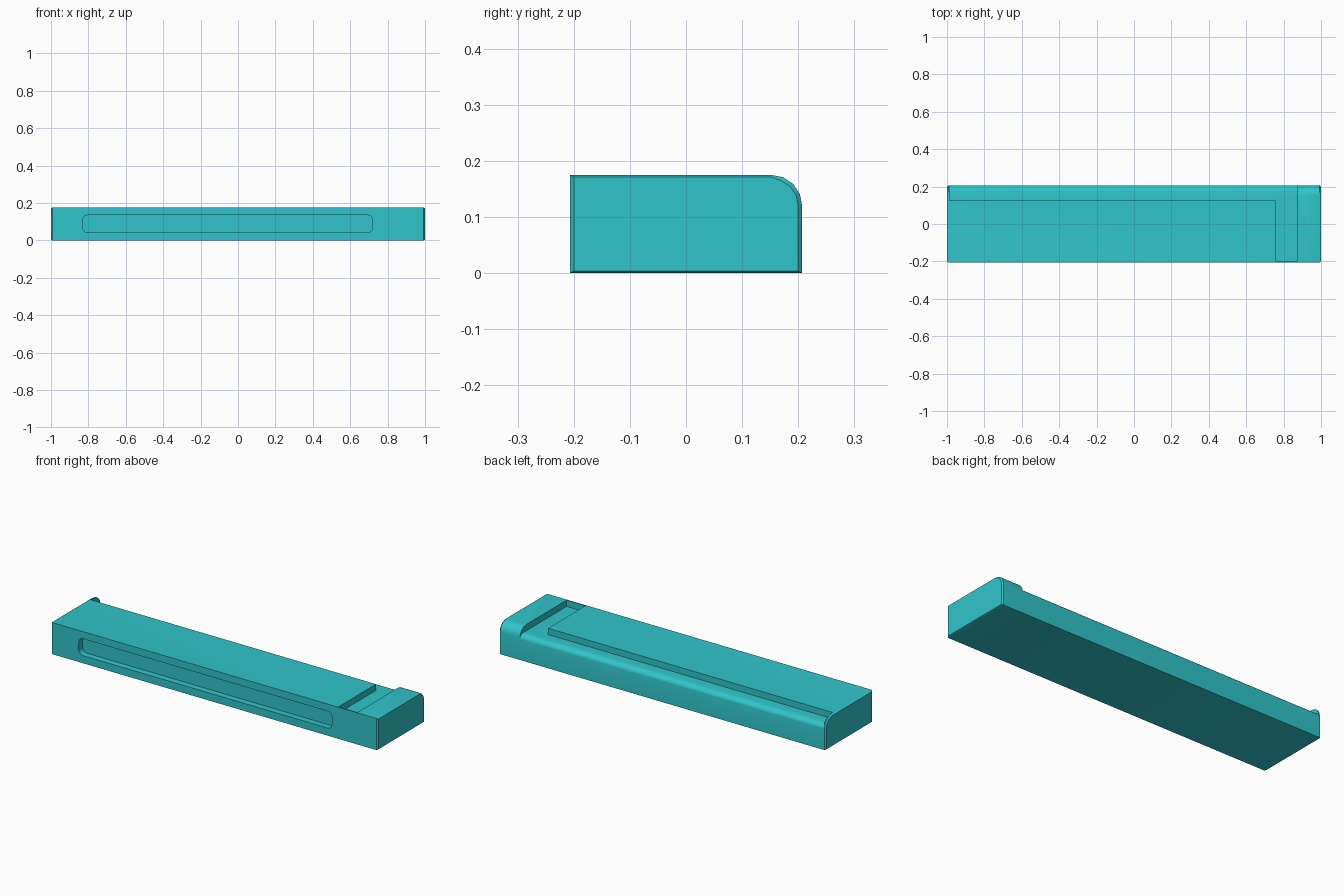
import bpy, bmesh
from math import sin, cos, pi

if "Cube" in bpy.data.objects:
    bpy.data.objects.remove(bpy.data.objects["Cube"])


def skin(name, loops):
    """Closed solid skinned through equal-length loops of points."""
    bm = bmesh.new()
    rings = [[bm.verts.new(p) for p in loop] for loop in loops]
    bm.faces.new(rings[0])
    bm.faces.new(rings[-1])
    n = len(rings[0])
    for a, b in zip(rings, rings[1:]):
        for i in range(n):
            j = (i + 1) % n
            bm.faces.new((a[i], a[j], b[j], b[i]))
    bmesh.ops.recalc_face_normals(bm, faces=bm.faces[:])
    mesh = bpy.data.meshes.new(name)
    bm.to_mesh(mesh)
    bm.free()
    ob = bpy.data.objects.new(name, mesh)
    bpy.context.collection.objects.link(ob)
    return ob


def arc(cx, cy, r, start, end, steps):
    return [(cx + r * cos(start + (end - start) * i / steps),
             cy + r * sin(start + (end - start) * i / steps)) for i in range(steps + 1)]


def along_x(profile, x):
    return [(x, y, z) for y, z in profile]


def cut(target, cutter):
    cutter.hide_render = True
    mod = target.modifiers.new("cut", 'BOOLEAN')
    mod.operation = 'DIFFERENCE'
    mod.solver = 'EXACT'
    mod.object = cutter
    bpy.context.view_layer.objects.active = target
    bpy.ops.object.modifier_apply(modifier=mod.name)
    bpy.data.objects.remove(cutter)


# Case body: block with rounded top back edge and chamfered ends
W, H, R, C = 0.207, 0.175, 0.055, 0.007


def body_profile(d, e):
    return ([(-W + d, e), (W - d, e)]
            + arc(W - R, H - R, R - d, 0, pi / 2, 4)[:-1]
            + [(W - R, H - e), (-W + d, H - e)])


body = skin("case_body", [along_x(body_profile(d, e), x) for x, d, e in
                          ((-1, C, 0.004), (-1 + C, 0, 0), (1 - C, 0, 0), (1, C, 0.004))])

# Step along the back, with its own rounded shoulder
FLOOR, r = 0.14, 0.03
step = ([(0.125, 0.3), (0.125, FLOOR)] + arc(W + 0.001 - r, FLOOR - r, r, pi / 2, 0, 4)
        + [(0.3, FLOOR - r), (0.3, 0.3)])
cut(body, skin("back_step_cutter", [along_x(step, x) for x in (-0.987, 0.872)]))

# Channel across the top, stopping at a thin front wall
channel = [(-0.201, 0.3), (-0.201, FLOOR), (0.15, FLOOR), (0.15, 0.3)]
cut(body, skin("channel_cutter", [along_x(channel, x) for x in (0.757, 0.872)]))

# Long rounded recess in the front
x0, x1, z0, z1, q = -0.83, 0.72, 0.042, 0.135, 0.026
slot = (arc(x1 - q, z0 + q, q, -pi / 2, 0, 4) + arc(x1 - q, z1 - q, q, 0, pi / 2, 4)
        + arc(x0 + q, z1 - q, q, pi / 2, pi, 4) + arc(x0 + q, z0 + q, q, pi, 1.5 * pi, 4))
cut(body, skin("front_recess_cutter", [[(x, y, z) for x, z in slot] for y in (-0.3, -0.172)]))

# Teal finish, smooth on the curves only
teal = bpy.data.materials.new("teal")
teal.diffuse_color = (0.03, 0.56, 0.6, 1)
teal.use_nodes = True
teal.node_tree.nodes["Principled BSDF"].inputs["Base Color"].default_value = teal.diffuse_color
body.data.materials.append(teal)
bpy.ops.object.select_all(action='DESELECT')
body.select_set(True)
bpy.context.view_layer.objects.active = body
bpy.ops.object.shade_smooth_by_angle(angle=0.56)
